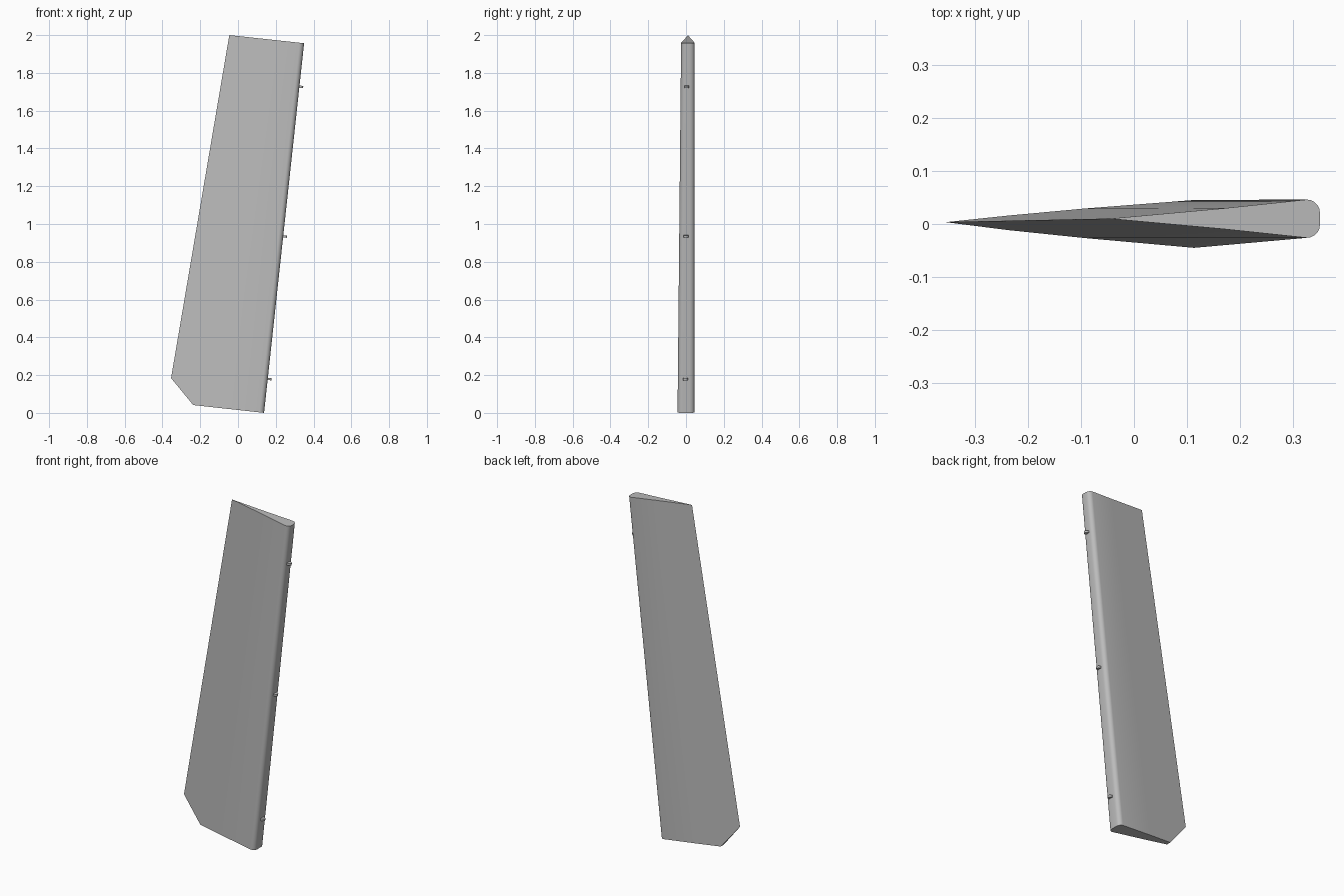
import bpy
import bmesh
import math
from mathutils import Vector, Matrix

if "Cube" in bpy.data.objects:
    bpy.data.objects.remove(bpy.data.objects["Cube"])

grey = bpy.data.materials.new("light grey")
grey.use_nodes = True
grey.diffuse_color = (0.5, 0.5, 0.5, 1)
grey.node_tree.nodes["Principled BSDF"].inputs["Base Color"].default_value = (0.5, 0.5, 0.5, 1)


def finish(bm, name):
    bmesh.ops.recalc_face_normals(bm, faces=bm.faces)
    mesh = bpy.data.meshes.new(name)
    bm.to_mesh(mesh)
    bm.free()
    mesh.materials.append(grey)
    obj = bpy.data.objects.new(name, mesh)
    bpy.context.collection.objects.link(obj)
    bpy.ops.object.select_all(action="DESELECT")
    obj.select_set(True)
    bpy.context.view_layer.objects.active = obj
    bpy.ops.object.shade_smooth_by_angle(angle=math.radians(25))
    return obj


def section(trail, lead, half, radius, bulge):
    """Wedge section from a sharp trailing edge to a rounded leading edge."""
    along = (lead - trail).normalized()
    mid = trail.lerp(lead, 0.55)
    side = Vector((0, 1, 0))
    points = [trail, mid - side * (half * 0.55 + bulge)]
    for sign, start in ((-1, 0), (1, 5)):
        for i in range(6):
            a = math.radians(abs(start - i) * 18)
            points.append(lead + along * radius * (math.sin(a) - 1)
                          + side * sign * (half - radius + radius * math.cos(a)))
    points.append(mid + side * (half * 0.55 + bulge))
    return points


# Blade, lofted between the bottom and top sections
bottom_lead = Vector((0.138, 0, 0))
top_lead = Vector((0.35, 0.01, 1.957))
ends = (section(Vector((-0.376, 0.003, 0.057)), bottom_lead, 0.045, 0.025, 0.003),
        section(Vector((-0.046, 0.01, 2.0)), top_lead, 0.036, 0.025, 0))
bm = bmesh.new()
low, high = [[bm.verts.new(p) for p in ring] for ring in ends]
count = len(low)
for i in range(count):
    j = (i + 1) % count
    bm.faces.new((low[i], low[j], high[j], high[i]))
bm.faces.new(low)
bm.faces.new(high)

# Clipped lower trailing corner
cut = bmesh.ops.bisect_plane(bm, geom=bm.verts[:] + bm.edges[:] + bm.faces[:],
                             plane_co=(-0.24, 0, 0.045), plane_no=(-0.14, 0, -0.115),
                             clear_outer=True)
bmesh.ops.holes_fill(bm, edges=[e for e in bm.edges if e.is_boundary], sides=0)
finish(bm, "rudder_blade")

# Hinge lugs along the leading edge
spine = (top_lead - bottom_lead).normalized()
out = Vector((spine.z, 0, -spine.x))
turn = Matrix((out, (0, 1, 0), spine)).transposed().to_4x4()
for name, height, y in (("lower", 0.18, -0.003), ("middle", 0.935, 0.0), ("upper", 1.727, 0.004)):
    centre = bottom_lead + (top_lead - bottom_lead) * (height / top_lead.z)
    centre.y = y
    place = Matrix.Translation(centre) @ turn
    bm = bmesh.new()
    bmesh.ops.create_cone(bm, cap_ends=True, segments=16, radius1=0.013, radius2=0.013, depth=0.012,
                          matrix=place @ Matrix.Translation((0.007, 0, 0)))
    bmesh.ops.create_cube(bm, size=1, matrix=place @ Matrix.Diagonal((0.014, 0.026, 0.012, 1)))
    finish(bm, name + "_hinge_lug")
